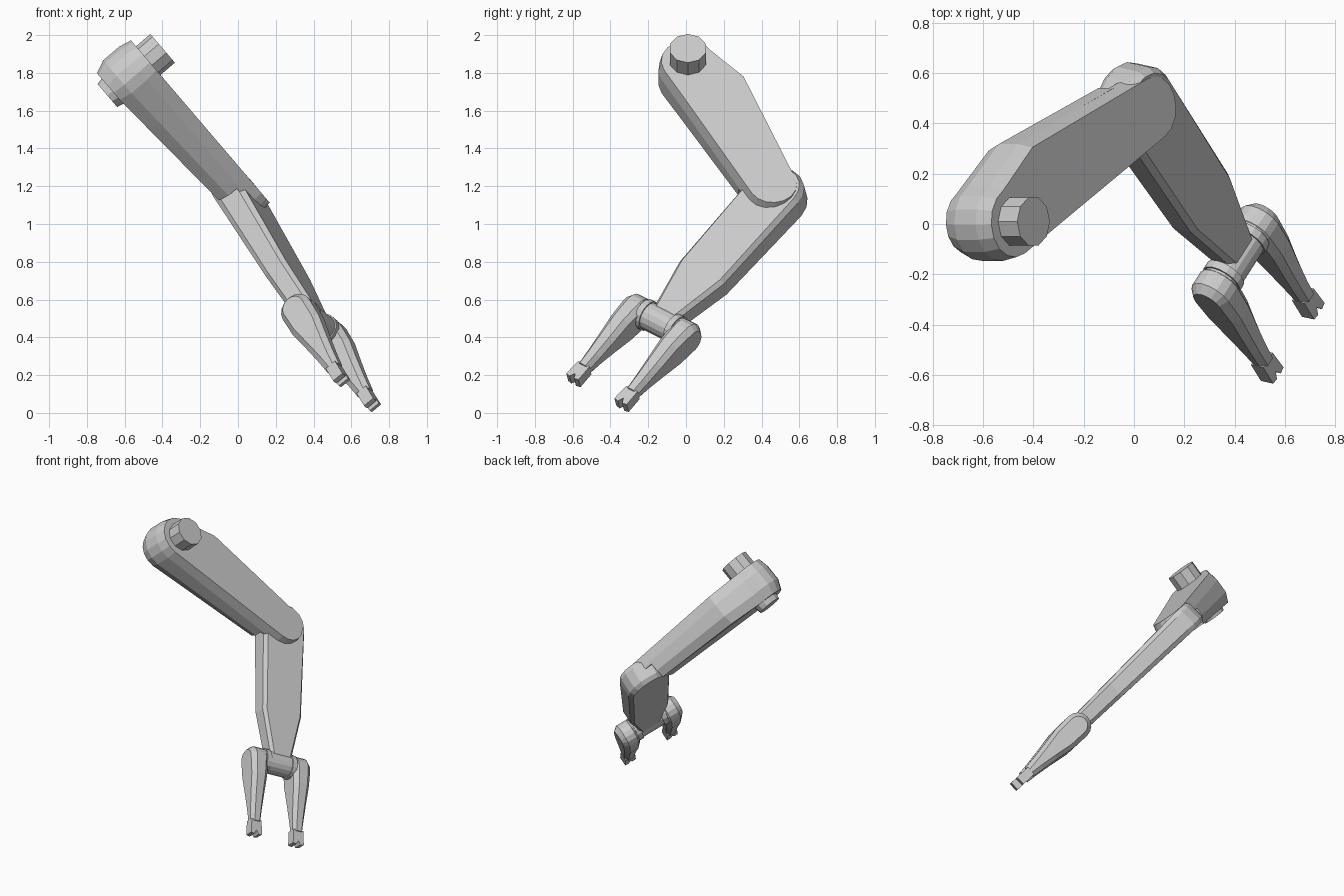
import bpy, bmesh, math
from mathutils import Vector, Matrix

if "Cube" in bpy.data.objects:
    bpy.data.objects.remove(bpy.data.objects["Cube"])


def make_object(name, bm):
    bmesh.ops.recalc_face_normals(bm, faces=bm.faces)
    mesh = bpy.data.meshes.new(name)
    bm.to_mesh(mesh)
    bm.free()
    ob = bpy.data.objects.new(name, mesh)
    bpy.context.collection.objects.link(ob)
    return ob


def arc(centre, r, a0, a1, n):
    return [(centre + r * math.cos(a0 + (a1 - a0) * i / n),
             r * math.sin(a0 + (a1 - a0) * i / n)) for i in range(n + 1)]


def outline(r0, left, right, length, r1, inset):
    """Limb outline: round start, side points, round or square end."""
    pts = arc(0, r0 - inset, math.pi / 2, 3 * math.pi / 2, 8)
    pts += [(s, -(w - inset)) for s, w in right]
    if r1:
        pts += arc(length, r1 - inset, -math.pi / 2, math.pi / 2, 8)
    pts += [(s, w - inset) for s, w in reversed(left)]
    return pts


def limb(name, origin, axes, layers, shape, taper=lambda s: 1.0):
    """Stack inset outlines through the thickness to give chamfered edges."""
    u, v, n = axes
    bm = bmesh.new()
    rings = []
    for h, inset in layers:
        rings.append([bm.verts.new(origin + u * s + v * w + n * h * taper(s))
                      for s, w in outline(*shape, inset)])
    for a, b in zip(rings, rings[1:]):
        for i in range(len(a)):
            j = (i + 1) % len(a)
            bm.faces.new((a[i], a[j], b[j], b[i]))
    bm.faces.new(rings[0])
    bm.faces.new(rings[-1])
    return make_object(name, bm)


def rod(name, p0, p1, r0, r1=None, sides=12):
    d = p1 - p0
    bm = bmesh.new()
    m = Matrix.Translation((p0 + p1) / 2) @ d.to_track_quat('Z', 'Y').to_matrix().to_4x4()
    bmesh.ops.create_cone(bm, cap_ends=True, segments=sides, radius1=r0,
                          radius2=r1 or r0, depth=d.length, matrix=m)
    return make_object(name, bm)


# Joint positions and local axes
shoulder = Vector((-0.475, 0.01, 1.865))
elbow_plate = Vector((0.085, 0.46, 1.21))
elbow = Vector((0.005, 0.477, 1.14))
wrist = Vector((0.41, -0.125, 0.475))

u = (elbow_plate - shoulder).normalized()
n = Vector((0.76, 0, 0.65))
n = (n - u * n.dot(u)).normalized()
v = n.cross(u)

d = (wrist - elbow).normalized()
a = Vector((0.477, 0.796, -0.37))
a = (a - d * a.dot(d)).normalized()
m = d.cross(a)

# Upper arm: full-length front plate, and a tapering rear half that stops short of the elbow
reach = (elbow_plate - shoulder).length
limb("upper_arm", shoulder, (u, v, n),
     [(0, .015), (-.07, 0), (-.085, 0)],
     (.157, [(.234, .225)], [(.25, .152)], reach, .142))
limb("upper_arm_rear", shoulder, (u, v, n),
     [(-.08, 0), (-.18, 0), (-.25, .03)],
     (.157, [(.234, .225), (.85, .155)], [(.25, .152), (.85, .142)], 0, None),
     lambda s: 1 - .25 * max(s, 0))

# Shoulder pivot and its rear cap
rod("shoulder_pivot", shoulder - n * .05, shoulder + n * .1, .1, sides=10)
rod("shoulder_rear_cap", shoulder - n * .285, shoulder - n * .24, .08, .09)

# Forearm, thinning toward the wrist
sides = [(.63, .15), (.97, .075)]
limb("forearm", elbow, (d, a, m),
     [(.085, .02), (.055, 0), (-.055, 0), (-.085, .02)],
     (.16, sides, sides, 0, None), lambda s: 1 - .3 * max(s, 0))

# Wrist axle with collars
rod("wrist_axle", wrist - a * .16, wrist + a * .14, .077, sides=16)
for p in (-.11, .09):
    rod("wrist_collar", wrist + a * (p - .017), wrist + a * (p + .017), .085, sides=16)

# Two fingers with forked tips
finger_sides = [(.12, .088), (.25, .066), (.36, .05), (.45, .04)]
tip = [(.44, -.038), (.54, -.042), (.545, -.015), (.515, 0),
       (.545, .015), (.54, .042), (.44, .038)]
f = Vector((.405, -.635, -.66))
f = (f - a * f.dot(a)).normalized()
g = f.cross(a)
for offset in (-.175, .155):
    knuckle = wrist + a * offset + Vector((0, -.005, -.01))
    limb("finger", knuckle, (f, g, a),
         [(.068, .028), (.035, 0), (-.035, 0), (-.068, .028)],
         (.09, finger_sides, finger_sides, 0, None),
         lambda s: 1 - 1.0 * min(max(s, 0), .45))
    bm = bmesh.new()
    face = bm.faces.new([bm.verts.new(knuckle + f * s + a * t - g * .032) for s, t in tip])
    new = bmesh.ops.extrude_face_region(bm, geom=[face])["geom"]
    bmesh.ops.translate(bm, vec=g * .064,
                        verts=[x for x in new if isinstance(x, bmesh.types.BMVert)])
    make_object("finger_tip", bm)
